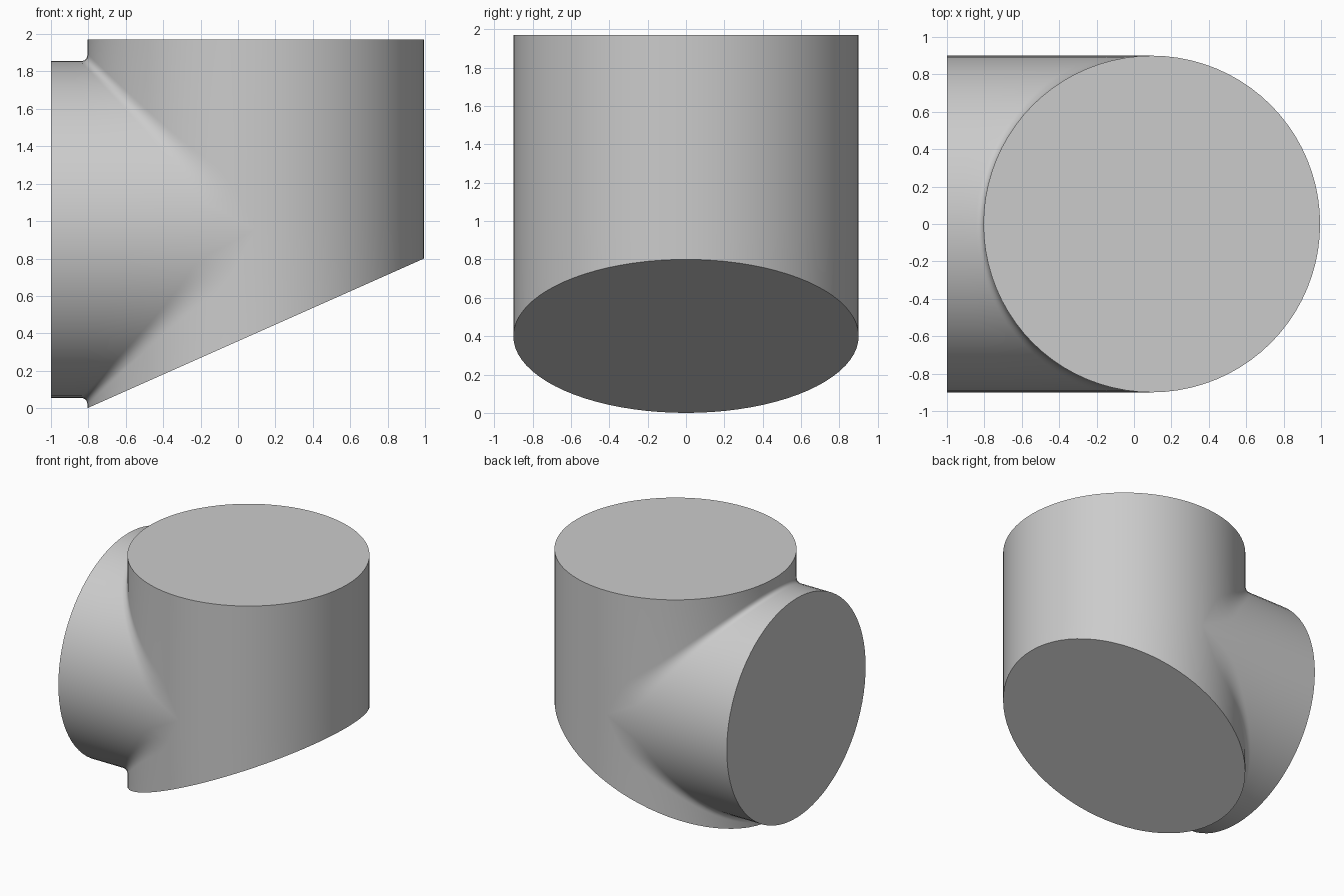
import bpy, bmesh
from math import sin, cos, pi, sqrt

if "Cube" in bpy.data.objects:
    bpy.data.objects.remove(bpy.data.objects["Cube"], do_unlink=True)

R = 0.9            # radius of both pipes
CX, CZ = 0.095, 0.955   # upright axis x, side branch axis z
TOP, END = 1.97, -1.0
BLEND = 0.04       # blend size at the crotch
SEG, STEPS = 40, 10


def slant(x):
    """Height of the slanted underside."""
    return max(0.0, (x - CX + R) * 0.8 / (2 * R))


def branch_column(u, side):
    """Branch end -> blend -> upright wall, all at one constant y."""
    s = abs(sin(u))
    y = R * cos(u)
    reach = sqrt((R * s) ** 2 + 2 * R * BLEND + BLEND ** 2) - R * s
    d = min(reach, 0.8 * s)
    x0, z0 = CX - R * s, CZ + side * R * s
    pts = [(END, y, z0), ((END + x0 - d) / 2, y, z0)]
    for i in range(STEPS + 1):
        t = i / STEPS
        pts.append((x0 - d * (1 - t) ** 2, y, z0 + side * d * t * t))
    pts.append((x0, y, TOP if side > 0 else slant(x0)))
    return pts


def wall_column(a):
    """Far side of the upright pipe."""
    x, y = CX + R * cos(a), R * sin(a)
    return [(x, y, slant(x)), (x, y, CZ), (x, y, TOP)]


def loft(bm, columns):
    rows = [[bm.verts.new(p) for p in col] for col in columns]
    for a, b in zip(rows, rows[1:]):
        for i in range(len(a) - 1):
            bm.faces.new((a[i], a[i + 1], b[i + 1], b[i]))


bm = bmesh.new()
for side in (1, -1):
    loft(bm, [branch_column(pi * i / SEG, side) for i in range(SEG + 1)])
loft(bm, [wall_column(pi * (i / SEG - 0.5)) for i in range(SEG + 1)])
bmesh.ops.remove_doubles(bm, verts=bm.verts[:], dist=0.0002)

# Flat caps on the three open ends
rim = [e for e in bm.edges if e.is_boundary]
bmesh.ops.holes_fill(bm, edges=rim, sides=0)
bmesh.ops.recalc_face_normals(bm, faces=bm.faces[:])

mesh = bpy.data.meshes.new("pipe_branch")
bm.to_mesh(mesh)
bm.free()
body = bpy.data.objects.new("pipe_branch", mesh)
bpy.context.collection.objects.link(body)

# Plain grey finish
grey = bpy.data.materials.new("plain grey")
grey.use_nodes = True
colour = (0.6, 0.6, 0.6, 1)
grey.diffuse_color = colour
grey.node_tree.nodes["Principled BSDF"].inputs["Base Color"].default_value = colour
mesh.materials.append(grey)

bpy.context.view_layer.objects.active = body
body.select_set(True)
bpy.ops.object.shade_smooth_by_angle(angle=pi / 6)
